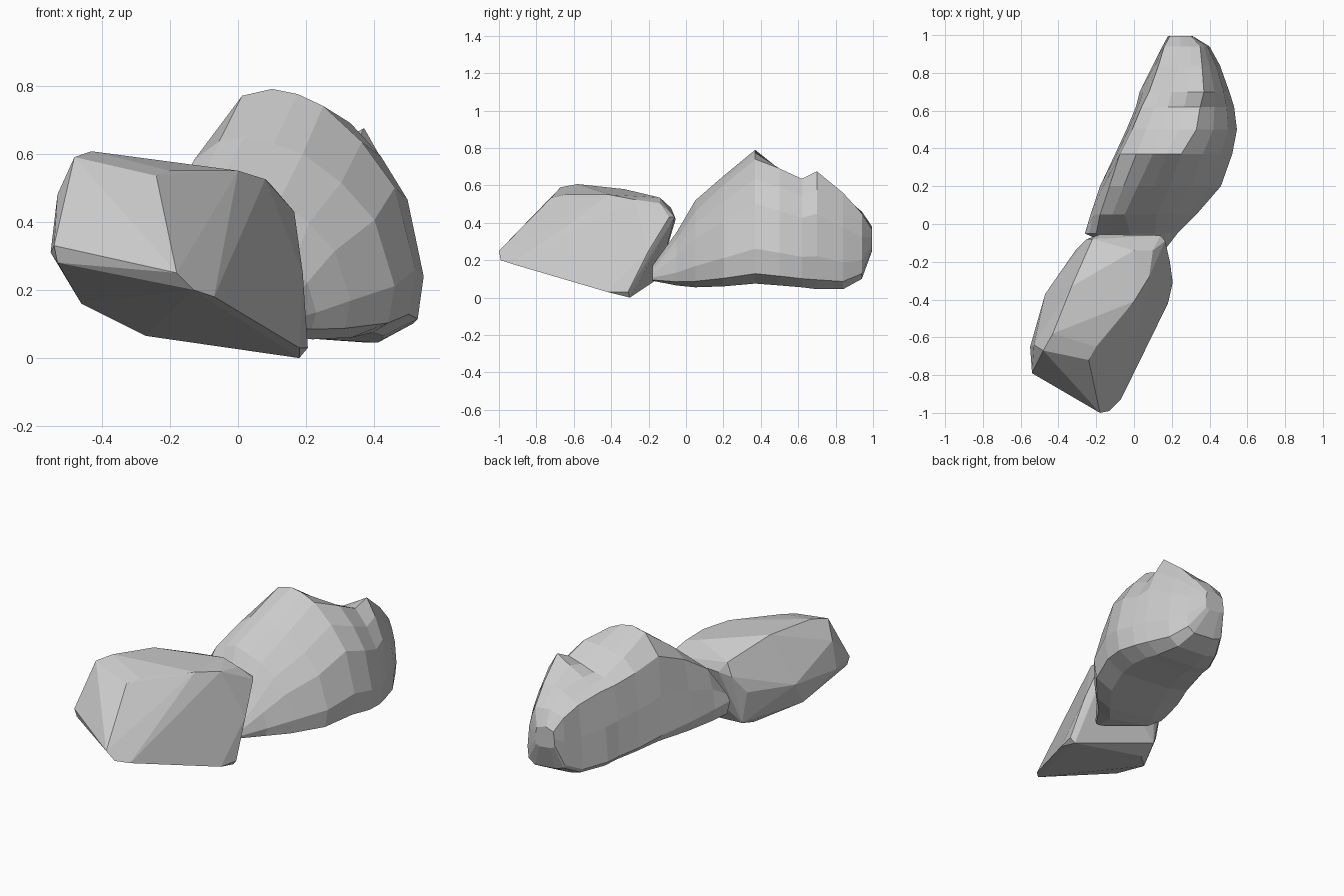
import bpy, bmesh, math


def finish(name, bm):
    bmesh.ops.recalc_face_normals(bm, faces=bm.faces)
    mesh = bpy.data.meshes.new(name)
    bm.to_mesh(mesh)
    bm.free()
    obj = bpy.data.objects.new(name, mesh)
    bpy.context.collection.objects.link(obj)
    return obj


# Front rock: chiselled block, the hull of its corner points
corners = [
    # front facet and nose
    (-.54, -.79, .33), (-.53, -.78, .28), (-.18, -1, .25), (-.13, -.99, .20), (-.07, -.93, .18),
    (-.48, -.67, .59), (-.24, -.72, .535), (-.20, -.65, .55),
    # left side
    (-.55, -.65, .31), (-.53, -.64, .48), (-.47, -.37, .30), (-.31, -.14, .30), (-.46, -.46, .16),
    # top
    (-.43, -.58, .607), (-.33, -.33, .58), (0, -.41, .55), (.08, -.28, .525), (0, -.14, .535), (.10, -.14, .505),
    # back
    (-.22, -.08, .48), (-.18, -.055, .42), (.14, -.06, .43), (.165, -.09, .43), (-.25, -.08, .40),
    # right side and underside
    (.19, -.20, .25), (.205, -.31, .03), (.18, -.30, 0), (.18, -.42, .03),
    (-.27, -.26, .065), (-.27, -.15, .10),
]
bm = bmesh.new()
for c in corners:
    bm.verts.new(c)
bmesh.ops.convex_hull(bm, input=bm.verts)
bmesh.ops.delete(bm, geom=[v for v in bm.verts if not v.link_faces], context='VERTS')
bmesh.ops.dissolve_limit(bm, angle_limit=math.radians(3), verts=bm.verts, edges=bm.edges)
finish("front_rock", bm)

# Rear rock: lofted slices along y
# y, left x, left z, right x, bottom z, then crest left / middle / right as x, z
slices = [
    (-.18, .02, .15, .13, .09, .03, .16, .07, .17, .11, .15),
    (-.05, -.26, .27, .23, .065, -.20, .34, -.02, .35, .11, .31),
    (.05, -.23, .25, .33, .055, -.18, .48, -.05, .52, .12, .46),
    (.20, -.18, .22, .46, .06, -.13, .58, .02, .65, .19, .60),
    (.37, -.10, .18, .52, .075, -.075, .65, .10, .79, .25, .74),
    (.50, -.04, .14, .545, .065, -.01, .58, .14, .67, .33, .69),
    (.62, .01, .12, .53, .055, .04, .54, .18, .58, .35, .635),
    (.70, .03, .11, .505, .045, .08, .52, .20, .575, .37, .675),
    (.84, .10, .10, .455, .045, .13, .48, .24, .54, .36, .56),
    (.94, .15, .15, .40, .10, .16, .43, .25, .46, .35, .45),
    (.995, .18, .28, .31, .25, .19, .36, .24, .38, .30, .36),
]


def ring(y, xl, zl, xr, zb, ax, az, mx, mz, bx, bz):
    h, w = bz - zb, xr - xl
    zr = zb + .28 * h
    bump = .05 * max(0, 1 - abs(y - .37) / .3)   # fuller crest around the peak
    pts = [
        (xl, zl), (xl + .35 * (ax - xl), zl + .5 * (az - zl)),
        (ax, az), ((ax + mx) / 2, (az + mz) / 2 + bump), (mx, mz),
        ((bx + mx) / 2, (bz + mz) / 2 + bump * .2), (bx, bz),
        (bx + .42 * (xr - bx), bz - .22 * (bz - zr)),
        (bx + .78 * (xr - bx), (bz + zr) / 2),
        (xr, zr), (xr - .03 * w, zb + .08 * h), (xr - .2 * w, zb),
        (xl + .25 * w, zb + .25 * (zl - zb)), (xl + .04 * w, zl - .4 * (zl - zb)),
    ]
    return [(x, y, z) for x, z in pts]


bm = bmesh.new()
rings = [[bm.verts.new(p) for p in ring(*s)] for s in slices]
for a, b in zip(rings, rings[1:]):
    for i in range(len(a)):
        j = (i + 1) % len(a)
        bm.faces.new((a[i], a[j], b[j], b[i]))
bm.faces.new(rings[0])
bm.faces.new(rings[-1])
finish("rear_rock", bm)
